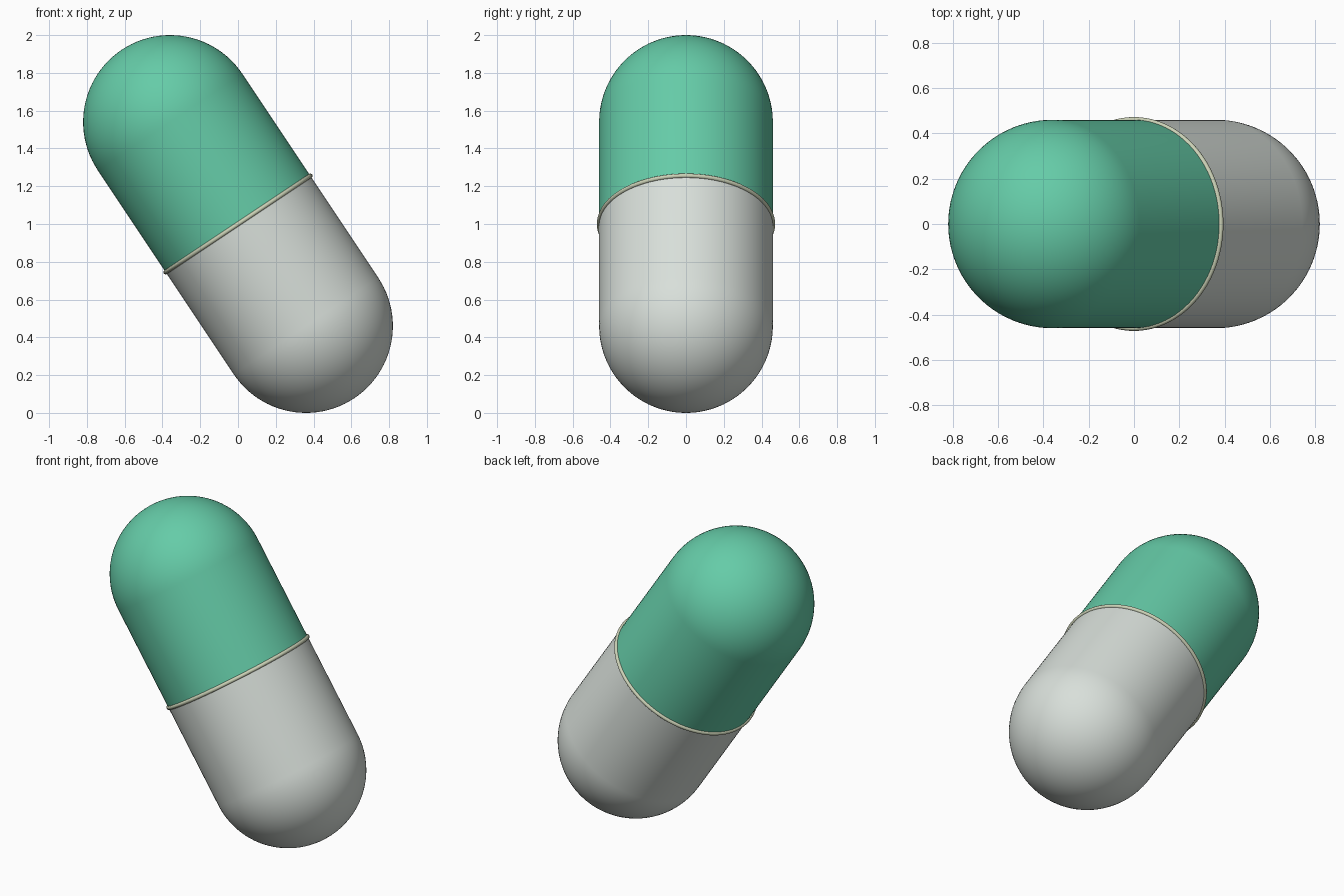
import bpy, bmesh, math
from mathutils import Matrix, Vector

if "Cube" in bpy.data.objects:
    bpy.data.objects.remove(bpy.data.objects["Cube"])

RADIUS = 0.46
HALF = 0.649                      # centre to dome centre along the axis
SEGMENTS = 96
TILT = Matrix.Translation((0, 0, 1)) @ Matrix.Rotation(-math.atan2(0.36, 0.54), 4, 'Y')


def material(name, rgb):
    m = bpy.data.materials.new(name)
    m.diffuse_color = (*rgb, 1)
    m.use_nodes = True
    m.node_tree.nodes["Principled BSDF"].inputs["Base Color"].default_value = m.diffuse_color
    return m


def lathe(name, profile, mat, closed=False):
    """Revolve (radius, height) points about the capsule axis, then tilt."""
    bm = bmesh.new()
    verts = [bm.verts.new((r, 0, z)) for r, z in profile]
    edges = [bm.edges.new(p) for p in zip(verts, verts[1:])]
    if closed:
        edges.append(bm.edges.new((verts[-1], verts[0])))
    bmesh.ops.spin(bm, geom=verts + edges, cent=(0, 0, 0), axis=(0, 0, 1),
                   angle=2 * math.pi, steps=SEGMENTS, use_duplicate=False)
    bmesh.ops.remove_doubles(bm, verts=bm.verts, dist=1e-5)
    bmesh.ops.recalc_face_normals(bm, faces=bm.faces)
    # make sure normals of open shells point outwards
    if not closed:
        side = max(bm.faces, key=lambda f: f.calc_area())
        c = side.calc_center_median()
        if side.normal.dot(Vector((c.x, c.y, 0))) < 0:
            bmesh.ops.reverse_faces(bm, faces=bm.faces)
    bm.transform(TILT)
    me = bpy.data.meshes.new(name)
    bm.to_mesh(me)
    bm.free()
    me.materials.append(mat)
    me.shade_smooth()
    ob = bpy.data.objects.new(name, me)
    bpy.context.collection.objects.link(ob)
    return ob


def half_profile(sign):
    """Straight wall from the middle, then a quarter-circle dome."""
    pts = [(RADIUS, 0)]
    for i in range(25):
        a = math.pi / 2 * i / 24
        r = 0.0 if i == 24 else RADIUS * math.cos(a)
        pts.append((r, sign * (HALF + RADIUS * math.sin(a))))
    return pts


green = material("green shell", (0.13, 0.60, 0.39))
grey = material("pale grey shell", (0.69, 0.74, 0.70))
cream = material("cream band", (0.60, 0.64, 0.47))

# Two halves of the capsule
lathe("upper_half", half_profile(1), green)
lathe("lower_half", half_profile(-1), grey)

# Thin round band over the seam
band = [(RADIUS + 0.012 * math.cos(2 * math.pi * i / 12),
         0.012 * math.sin(2 * math.pi * i / 12)) for i in range(12)]
lathe("seam_band", band, cream, closed=True)
